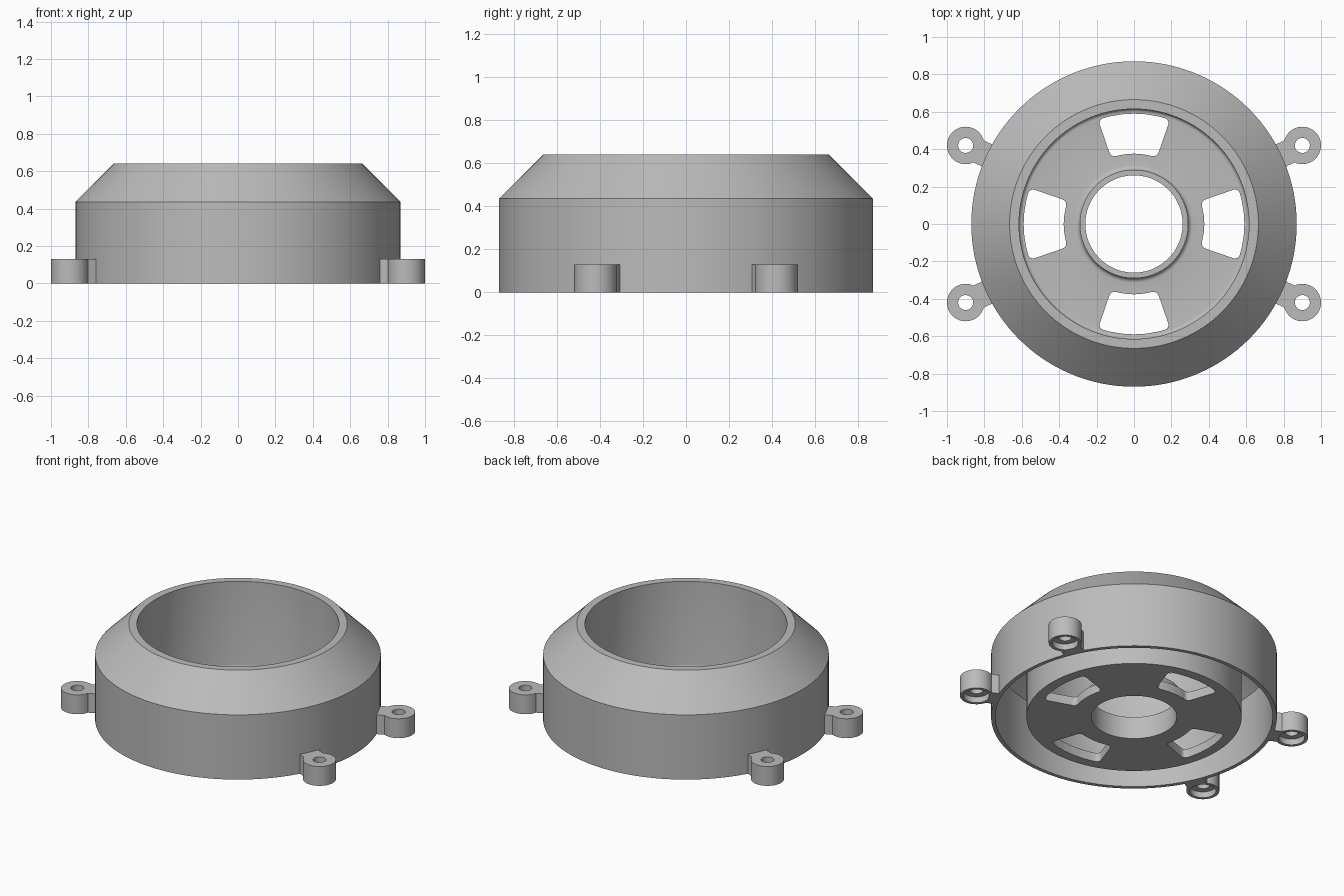
import bpy
import bmesh
from math import cos, sin, pi, radians, atan2, hypot
from mathutils import Matrix

cube = bpy.data.objects.get("Cube")
if cube:
    bpy.data.objects.remove(cube, do_unlink=True)

grey = bpy.data.materials.new("plain_grey")
grey.use_nodes = True
colour = (0.5, 0.5, 0.5, 1)
grey.diffuse_color = colour
grey.node_tree.nodes["Principled BSDF"].inputs["Base Color"].default_value = colour


def finish(name, bm):
    bmesh.ops.remove_doubles(bm, verts=bm.verts, dist=1e-5)
    bmesh.ops.recalc_face_normals(bm, faces=bm.faces)
    mesh = bpy.data.meshes.new(name)
    bm.to_mesh(mesh)
    bm.free()
    mesh.materials.append(grey)
    obj = bpy.data.objects.new(name, mesh)
    bpy.context.collection.objects.link(obj)
    return obj


def smooth(obj):
    bpy.ops.object.select_all(action="DESELECT")
    obj.select_set(True)
    bpy.context.view_layer.objects.active = obj
    bpy.ops.object.shade_smooth_by_angle(angle=radians(25))


def lathe(name, profile, steps):
    """Revolve a closed (radius, height) profile around z."""
    bm = bmesh.new()
    verts = [bm.verts.new((r, 0, z)) for r, z in profile]
    edges = [bm.edges.new((a, b)) for a, b in zip(verts, verts[1:] + verts[:1])]
    bmesh.ops.spin(bm, geom=verts + edges, cent=(0, 0, 0), axis=(0, 0, 1),
                   angle=2 * pi, steps=steps)
    return finish(name, bm)


def fillet(cr, cz, radius, start):
    """Quarter arc running clockwise from the start angle."""
    angles = [radians(start - 18 * i) for i in range(6)]
    return [(cr + radius * cos(a), cz + radius * sin(a)) for a in angles]


def slot_cutter(turn):
    """Rounded ring sector used to pierce the floor."""
    bm = bmesh.new()
    half, n = radians(19), 6
    sweep = [turn - half + 2 * half * i / n for i in range(n + 1)]
    outline = [(0.59, a) for a in sweep] + [(0.376, a) for a in reversed(sweep)]
    low = [bm.verts.new((r * cos(a), r * sin(a), -0.1)) for r, a in outline]
    high = [bm.verts.new((r * cos(a), r * sin(a), 0.2)) for r, a in outline]
    bm.faces.new(low)
    bm.faces.new(high)
    count = len(low)
    for i in range(count):
        j = (i + 1) % count
        bm.faces.new((low[i], low[j], high[j], high[i]))
    corners = [bm.edges.get((low[i], high[i])) for i in (0, n, n + 1, count - 1)]
    bmesh.ops.bevel(bm, geom=corners, offset=0.028, segments=4, profile=0.5,
                    affect="EDGES")
    return finish("slot_cutter", bm)


# Housing: thin outer shell, sloped shoulder, inner cup, floor and raised hub
FLOOR, HUB = 0.06, 0.15
profile = [(0.26, 0), (0.655, 0), (0.655, 0.614), (0.845, 0.425), (0.845, 0),
           (0.87, 0), (0.87, 0.435), (0.665, 0.64), (0.615, 0.64)]
profile += fillet(0.595, FLOOR + 0.02, 0.02, 0)
profile += fillet(0.315, FLOOR + 0.025, 0.025, 270)
profile += [(0.29, HUB), (0.26, HUB)]
housing = lathe("housing", profile, 128)

# Four slots through the floor
for k in range(4):
    cutter = slot_cutter(k * pi / 2)
    cutter.hide_render = True
    mod = housing.modifiers.new("slot", "BOOLEAN")
    mod.operation, mod.solver, mod.object = "DIFFERENCE", "EXACT", cutter
    bpy.context.view_layer.objects.active = housing
    bpy.ops.object.modifier_apply(modifier=mod.name)
    bpy.data.objects.remove(cutter, do_unlink=True)
smooth(housing)

# Screw lugs: counterbored eyelets joined to the shell by short necks
LUG_X, LUG_Y, LUG_H = 0.9, 0.42, 0.13
eyelet = [(0.08, 0), (0.1, 0), (0.1, LUG_H), (0.04, LUG_H), (0.04, 0.04), (0.08, 0.04)]
for side, sx in (("left", 1), ("right", -1)):
    for end, sy in (("front", -1), ("back", 1)):
        lug = lathe(f"{end}_{side}_lug", eyelet, 48)
        lug.location = (sx * LUG_X, sy * LUG_Y, 0)
        smooth(lug)
        bm = bmesh.new()
        bmesh.ops.create_cube(bm, size=1)
        inner, outer = 0.853, hypot(LUG_X, LUG_Y) - 0.077
        bmesh.ops.scale(bm, vec=(outer - inner, 0.13, LUG_H), verts=bm.verts)
        bmesh.ops.translate(bm, vec=((inner + outer) / 2, 0, LUG_H / 2), verts=bm.verts)
        bmesh.ops.transform(bm, verts=bm.verts,
                            matrix=Matrix.Rotation(atan2(sy * LUG_Y, sx * LUG_X), 4, "Z"))
        finish(f"{end}_{side}_lug_neck", bm)
